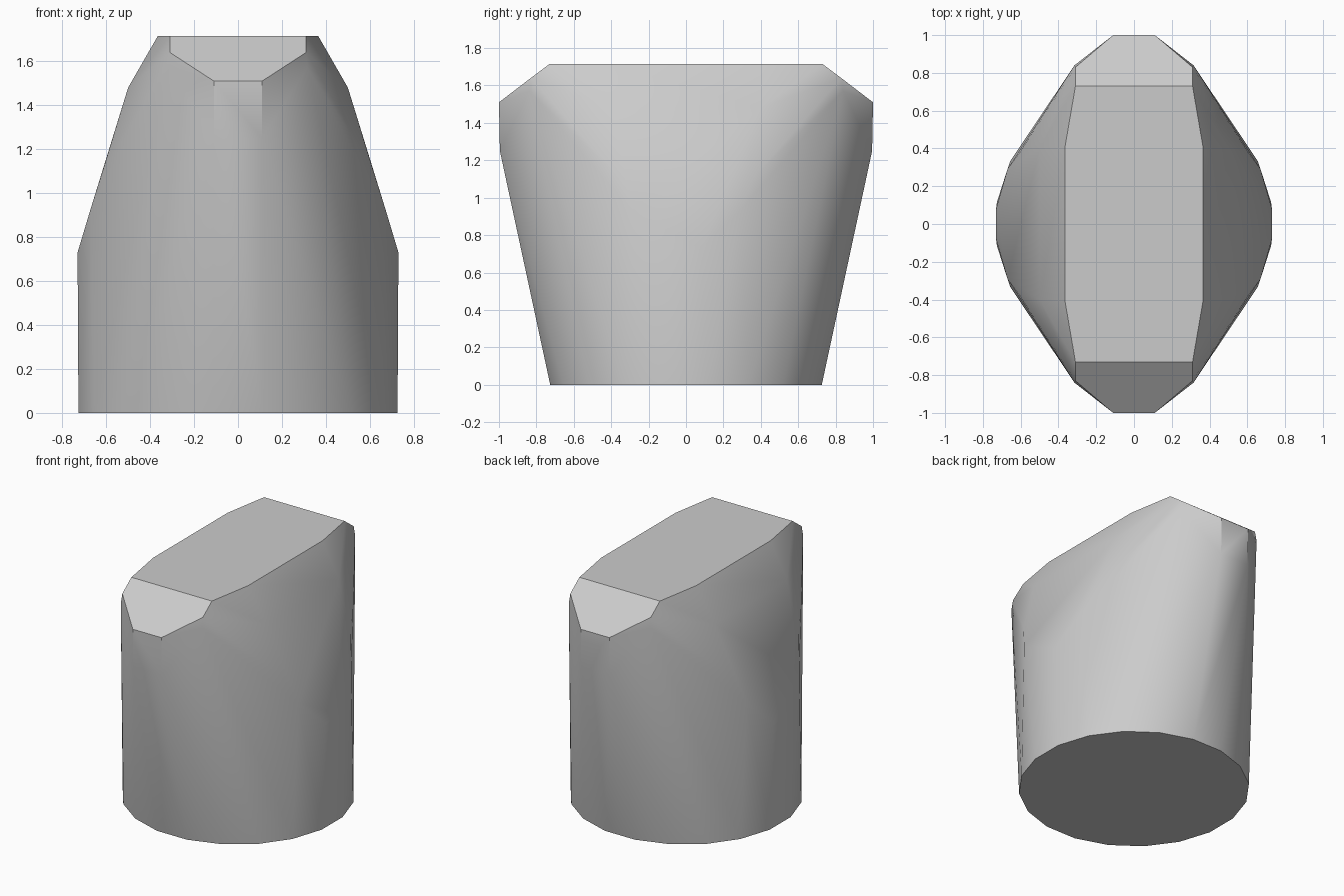
import bpy, bmesh, math

cube = bpy.data.objects.get("Cube")
if cube:
    bpy.data.objects.remove(cube, do_unlink=True)

# Plain grey material
grey = bpy.data.materials.new("plain_grey")
grey.use_nodes = True
colour = (0.6, 0.6, 0.6, 1)
grey.diffuse_color = colour
grey.node_tree.nodes["Principled BSDF"].inputs["Base Color"].default_value = colour

bm = bmesh.new()

# Round base
SIDES, RADIUS = 20, 0.735
for i in range(SIDES):
    a = math.tau * (i + 0.5) / SIDES
    bm.verts.new((RADIUS * math.cos(a), RADIUS * math.sin(a), 0))

# One quarter of the flared upper body, mirrored to all four corners
quarter = [
    (0.365, 0.41, 1.715), (0.31, 0.73, 1.715),                 # flat top
    (0.31, 0.83, 1.64), (0.315, 0.84, 1.57),                   # top corner
    (0.11, 1.0, 1.51), (0.11, 0.995, 1.25),                    # blunt end
    (0.5, 0.40, 1.48),                                         # shoulder
    (0.73, 0.08, 0.73), (0.67, 0.29, 0.93), (0.61, 0.37, 1.12) # side curve
]
for x, y, z in quarter:
    for sx in (-1, 1):
        for sy in (-1, 1):
            bm.verts.new((sx * x, sy * y, z))

# Stretch one skin over the profile points
hull = bmesh.ops.convex_hull(bm, input=bm.verts[:])
loose = [v for v in bm.verts if not v.link_faces]
bmesh.ops.delete(bm, geom=loose, context='VERTS')
bmesh.ops.dissolve_limit(bm, angle_limit=math.radians(1),
                         verts=bm.verts[:], edges=bm.edges[:])
bmesh.ops.recalc_face_normals(bm, faces=bm.faces[:])

mesh = bpy.data.meshes.new("tapered_body")
bm.to_mesh(mesh)
bm.free()
mesh.materials.append(grey)
body = bpy.data.objects.new("tapered_body", mesh)
bpy.context.collection.objects.link(body)

# Smooth sides with crisp rims
bpy.ops.object.select_all(action='DESELECT')
body.select_set(True)
bpy.context.view_layer.objects.active = body
bpy.ops.object.shade_smooth_by_angle(angle=math.radians(30))
